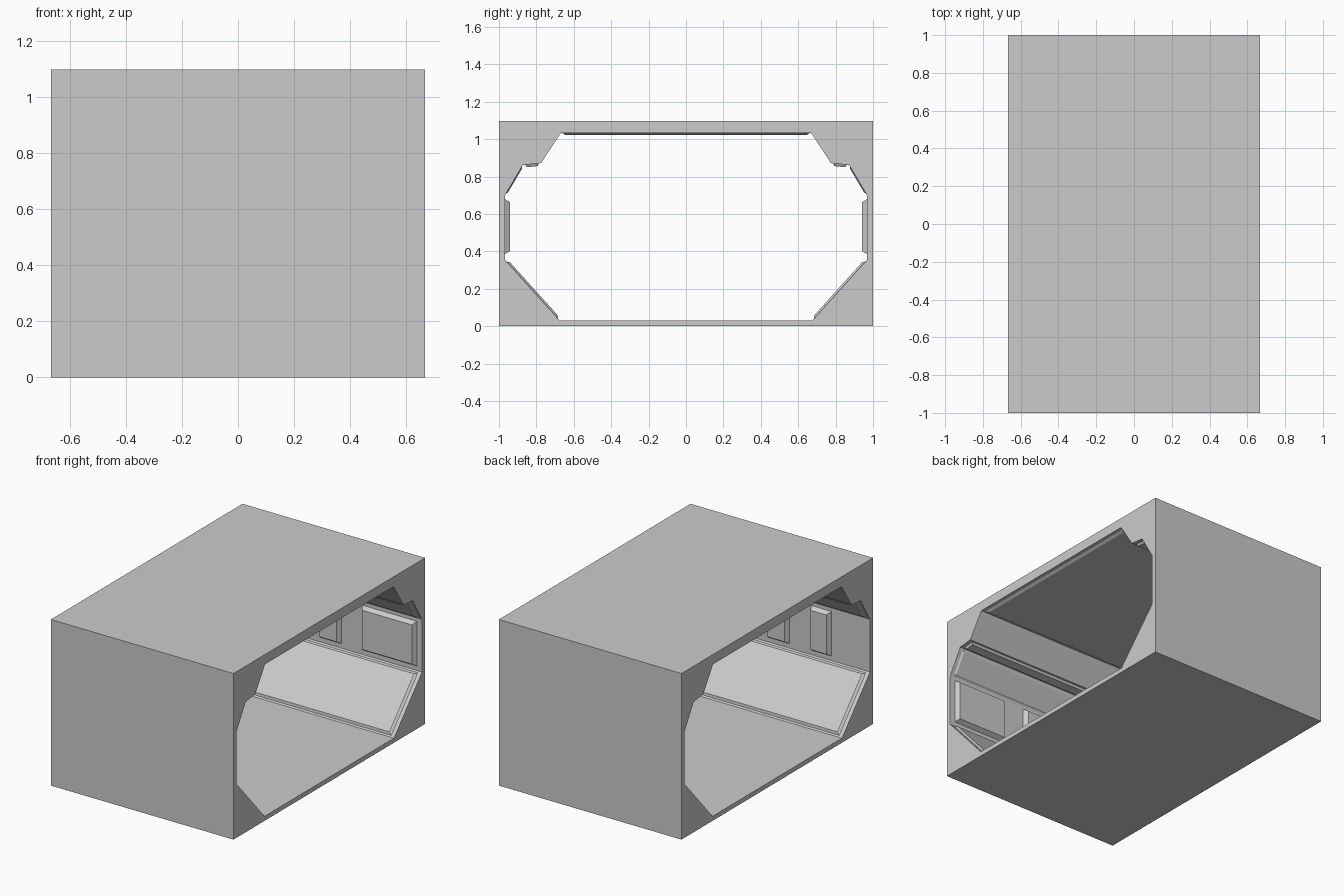
import bpy, bmesh
from mathutils import Vector

if "Cube" in bpy.data.objects:
    bpy.data.objects.remove(bpy.data.objects["Cube"])

HALF_X = 0.667
# half cross-section of the opening (y, z), floor to ceiling
INNER = [(0, 0.03), (0.675, 0.03), (0.968, 0.355), (0.968, 0.70),
         (0.872, 0.862), (0.775, 0.872), (0.67, 1.032), (0, 1.032)]
OUTER = [(0, 1.097), (1, 1.097), (1, 0), (0, 0)]


def finish(name, bm, merge=False):
    bmesh.ops.recalc_face_normals(bm, faces=bm.faces)
    mesh = bpy.data.meshes.new(name)
    bm.to_mesh(mesh)
    bm.free()
    obj = bpy.data.objects.new(name, mesh)
    bpy.context.collection.objects.link(obj)
    mod = obj.modifiers.new("Mirror", 'MIRROR')
    mod.use_axis = (False, True, False)
    mod.use_mirror_merge = merge
    return obj


def tunnel_shell():
    bm = bmesh.new()
    pts = INNER + OUTER
    ends = [[bm.verts.new((x, y, z)) for y, z in pts] for x in (-HALF_X, HALF_X)]
    for end in ends:
        bm.faces.new(end)
    for i in range(len(pts)):
        j = (i + 1) % len(pts)
        if pts[i][0] == 0 and pts[j][0] == 0:
            continue  # open on the mirror plane
        bm.faces.new((ends[0][i], ends[0][j], ends[1][j], ends[1][i]))
    return finish("tunnel_shell", bm, True)


def raised_panel(name, a, b, x0, x1, height, margin, bevel):
    """Bevelled plate on the inner surface running from a to b (y, z)."""
    a, b = Vector((0, *a)), Vector((0, *b))
    d = (b - a).normalized()
    n = Vector((0, -d.z, d.y))  # points into the opening
    bm = bmesh.new()
    rings = []
    for inset, lift in ((margin, -0.002), (margin, 0), (margin + bevel, height)):
        bx = inset - margin
        lo, hi = a + d * inset + n * lift, b - d * inset + n * lift
        rings.append([bm.verts.new((x, p.y, p.z)) for x, p in
                      ((x0 + bx, lo), (x1 - bx, lo), (x1 - bx, hi), (x0 + bx, hi))])
    bm.faces.new(rings[0])
    bm.faces.new(rings[-1])
    for r, s in zip(rings, rings[1:]):
        for i in range(4):
            j = (i + 1) % 4
            bm.faces.new((r[i], r[j], s[j], s[i]))
    return finish(name, bm)


tunnel_shell()

# long plates on the sloped surfaces
EDGE = HALF_X - 0.025
raised_panel("lower_slope_panel", INNER[1], INNER[2], -EDGE, EDGE, 0.011, 0.012, 0.015)
raised_panel("upper_slope_panel", INNER[3], INNER[4], -EDGE, EDGE, 0.006, 0.01, 0.01)
raised_panel("shelf_light", INNER[4], INNER[5], -EDGE, EDGE, 0.014, 0.012, 0.008)

# wall plates: one wide, two narrow on each side
for i, (x0, x1) in enumerate([(0.23, 0.63), (-0.08, 0.08), (-0.385, -0.235)]):
    raised_panel(f"wall_panel_{i + 1}", (0.968, 0.385), (0.968, 0.68),
                 x0, x1, 0.028, 0, 0.018)

# ceiling plate
raised = raised_panel("ceiling_panel", (0.66, 1.032), (-0.66, 1.032),
                      -EDGE, EDGE, 0.01, 0, 0.015)
raised.modifiers.clear()
